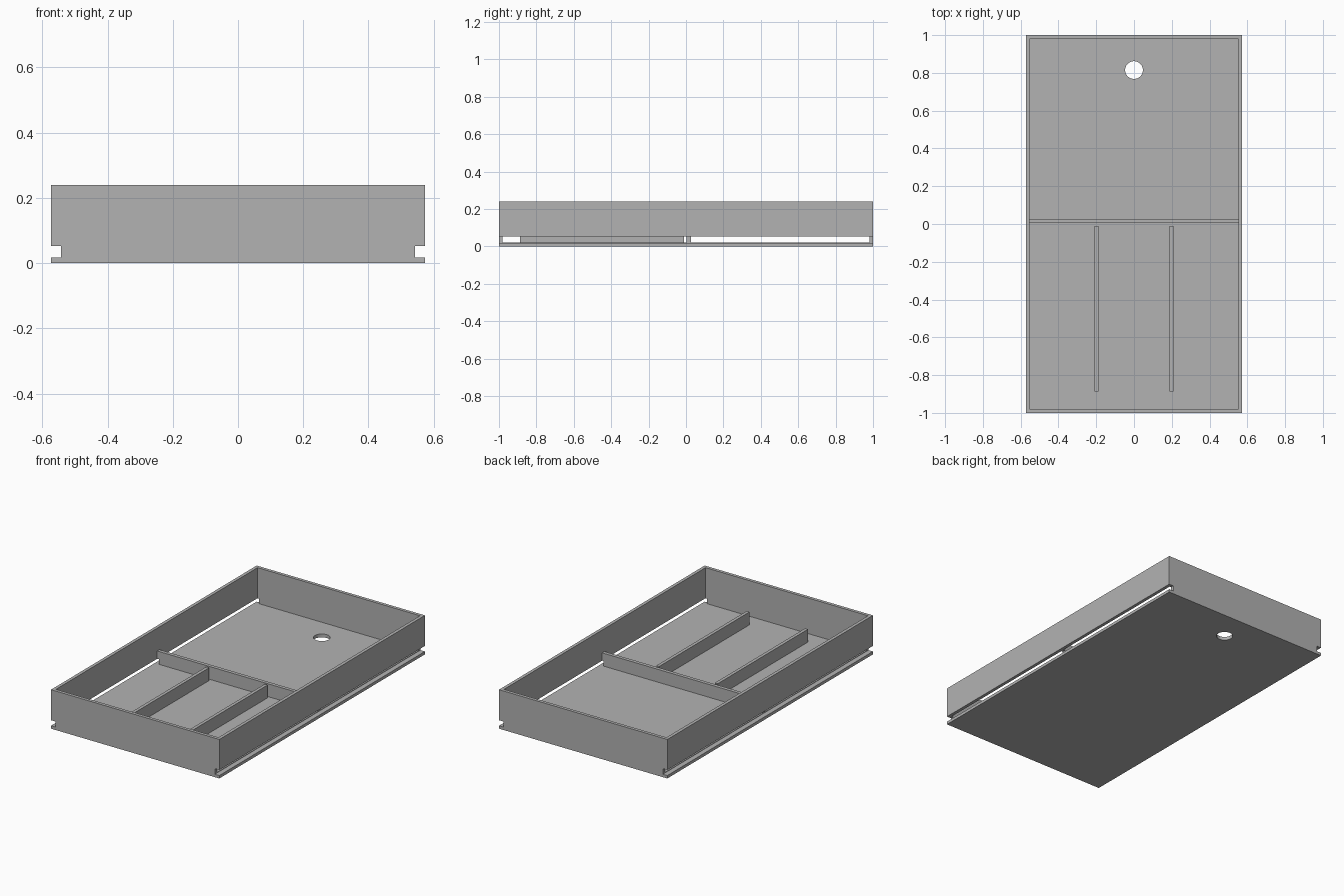
import bpy

if "Cube" in bpy.data.objects:
    bpy.data.objects.remove(bpy.data.objects["Cube"])

HX, HY, H = 0.573, 1.0, 0.24      # outer half width, half length, height
WALL, FLOOR = 0.02, 0.021         # wall and floor thickness
DIV_TOP = 0.10                    # top of the dividers

grey = bpy.data.materials.new("plain grey")
grey.diffuse_color = (0.448, 0.448, 0.448, 1)
grey.use_nodes = True
grey.node_tree.nodes["Principled BSDF"].inputs["Base Color"].default_value = grey.diffuse_color


def box(name, x, y, z):
    """Box from (min, max) ranges on each axis."""
    bpy.ops.mesh.primitive_cube_add(size=1)
    ob = bpy.context.object
    ob.name = name
    for v in ob.data.vertices:
        v.co = [(a + b) / 2 + c * (b - a) for (a, b), c in zip((x, y, z), v.co)]
    ob.data.materials.append(grey)
    return ob


def cut(ob, cutters):
    """Subtract every cutter and apply the result."""
    bpy.context.view_layer.objects.active = ob
    for c in cutters:
        m = ob.modifiers.new("cut", 'BOOLEAN')
        m.operation, m.solver, m.object = 'DIFFERENCE', 'EXACT', c
        bpy.ops.object.modifier_apply(modifier=m.name)


# Cutters: inside of the tray, round floor hole, two side rail grooves
cavity = box("cavity_cutter", (-HX + WALL, HX - WALL), (-HY + WALL, HY - WALL), (FLOOR, 0.4))
bpy.ops.mesh.primitive_cylinder_add(vertices=48, radius=0.047, depth=0.2, location=(0, 0.815, 0))
hole = bpy.context.object
hole.name = "hole_cutter"
hole.data.materials.append(grey)
grooves = [box("groove_cutter", tuple(sorted((s * 0.542, s * 0.7))), (-1.2, 1.2), (0.018, 0.052))
           for s in (-1, 1)]

# Tray with open top and slotted sides
tray = box("tray", (-HX, HX), (-HY, HY), (0, H))
cut(tray, [cavity, hole] + grooves)

# Cross divider between the side walls
cross = box("cross_divider", (-HX + WALL, HX - WALL), (0.004, 0.026), (FLOOR, DIV_TOP))
cut(cross, grooves)

# Two lengthwise dividers in the front half
for side, cx in (("left", -0.199), ("right", 0.199)):
    box(side + "_divider", (cx - 0.01, cx + 0.01), (-0.888, -0.01), (FLOOR, DIV_TOP))

# Remove the cutters
for c in [cavity, hole] + grooves:
    bpy.data.objects.remove(c, do_unlink=True)
